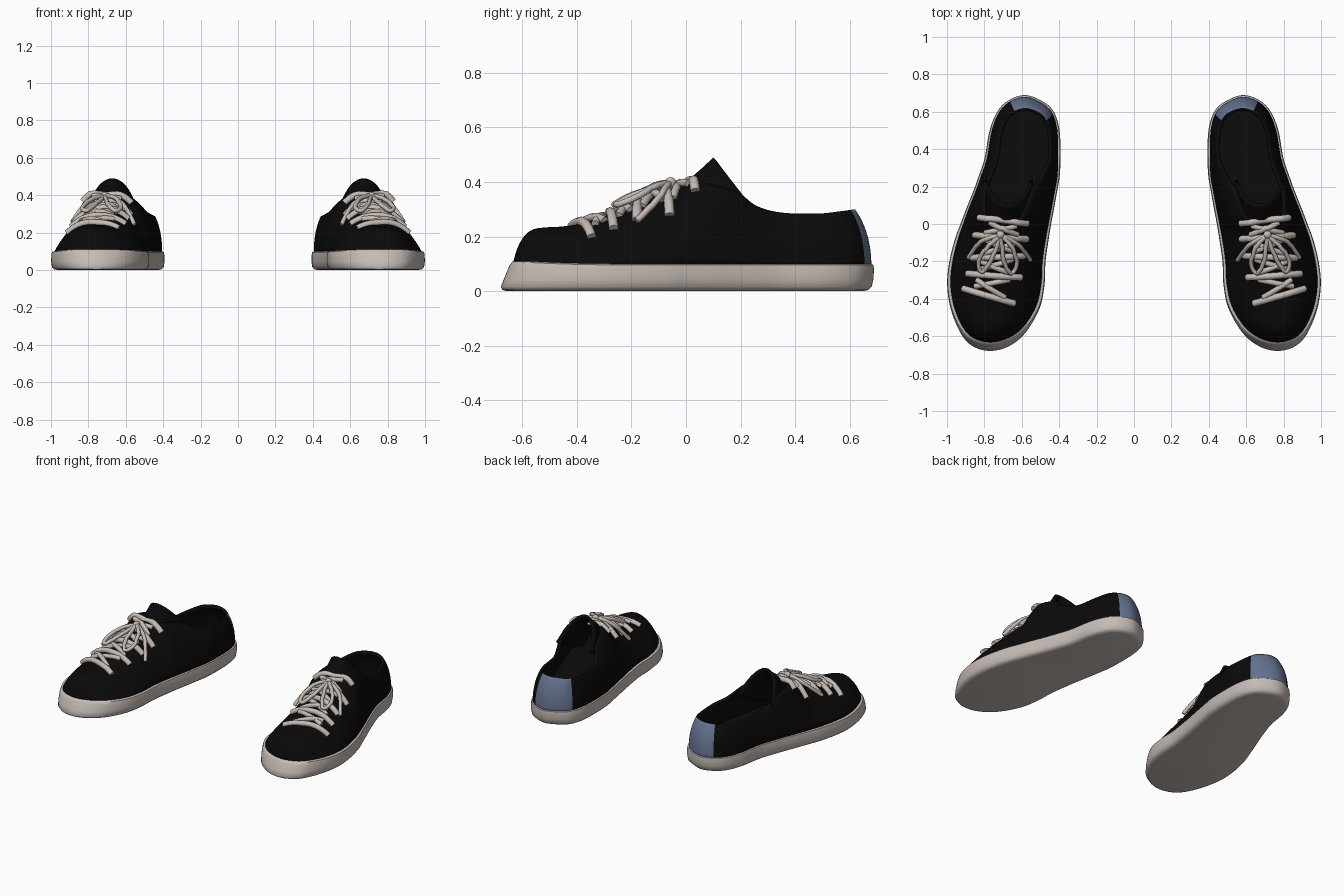
import bpy, bmesh, math
from mathutils import Vector
from mathutils.bvhtree import BVHTree

if "Cube" in bpy.data.objects:
    bpy.data.objects.remove(bpy.data.objects["Cube"])


def material(name, rgb):
    m = bpy.data.materials.new(name)
    m.diffuse_color = (*rgb, 1)
    m.use_nodes = True
    m.node_tree.nodes["Principled BSDF"].inputs["Base Color"].default_value = m.diffuse_color
    return m


BLACK = material("black canvas", (0.003, 0.003, 0.003))
LINING = material("dark lining", (0.0035, 0.0035, 0.0035))
BLUE = material("slate blue", (0.13, 0.17, 0.28))
CREAM = material("warm off white", (0.56, 0.50, 0.46))


def spline(p0, p1, p2, p3, t):
    return [0.5 * (2*b + (c-a)*t + (2*a-5*b+4*c-d)*t*t + (3*b-a-3*c+d)*t**3)
            for a, b, c, d in zip(p0, p1, p2, p3)]


def finish(name, bm, mats, thickness=0.0, angle=40):
    """Make the object, shade it and mirror it to the second shoe."""
    me = bpy.data.meshes.new(name)
    bm.to_mesh(me)
    bm.free()
    ob = bpy.data.objects.new(name, me)
    bpy.context.collection.objects.link(ob)
    for m in mats:
        me.materials.append(m)
    bpy.ops.object.select_all(action='DESELECT')
    ob.select_set(True)
    bpy.context.view_layer.objects.active = ob
    bpy.ops.object.shade_smooth_by_angle(angle=math.radians(angle))
    if thickness:
        s = ob.modifiers.new("thickness", 'SOLIDIFY')
        s.thickness = thickness
        s.offset = -1
        if len(mats) > 2:
            s.material_offset = s.material_offset_rim = 2
    ob.modifiers.new("other shoe", 'MIRROR')
    return ob


# Stations heel to toe: base y, inner x, outer x, top y, inner x, outer x, top z
ROWS = [
    (.680, .585, .585, .620, .580, .580, .300),
    (.655, .508, .662, .605, .523, .640, .298),
    (.602, .442, .718, .568, .475, .685, .293),
    (.500, .410, .760, .480, .447, .720, .284),
    (.350, .405, .787, .350, .445, .738, .288),
    (.250, .410, .820, .260, .487, .770, .312),
    (.180, .422, .845, .190, .535, .795, .362),
    (.080, .440, .885, .100, .570, .805, .390),
    (.000, .455, .915, .030, .605, .785, .402),
    (-.08, .468, .945, -.03, .700, .700, .382),
    (-.20, .485, .975, -.15, .715, .715, .335),
    (-.32, .490, .987, -.27, .735, .735, .285),
    (-.44, .515, .970, -.37, .750, .750, .250),
    (-.55, .582, .925, -.44, .755, .755, .237),
    (-.612, .665, .865, -.49, .760, .760, .233),
    (-.637, .768, .768, -.52, .765, .765, .230),
]
# Side bulge per station: how far in, how far up
PULL = [0, 0, 0, 0, 0, .05, .15, .25, .35, .42, .42, .40, .35, .28, .25, .25]
RISE = [.6, .6, .6, .6, .6, .65, .7, .75, .8, .92, .95, .98, 1.0, 1.05, 1.1, 1.1]
SUB = 5
BASE_Z = 0.09


def swap(r):
    return (r[0], r[2], r[1], r[3], r[5], r[4], *r[6:])


full = [r + (k, m) for r, k, m in zip(ROWS, PULL, RISE)]
ext = [swap(full[1])] + full + [swap(full[-2])]
stations = []
for i in range(1, len(full)):
    for s in range(SUB):
        v = spline(*ext[i-1:i+3], s / SUB)
        if ext[i][4] == ext[i][5] and ext[i+1][4] == ext[i+1][5]:
            v[4] = v[5] = (v[4] + v[5]) / 2
        stations.append(v)
stations.append(list(full[-1]))
last = len(stations) - 1

# Closed loop of columns: heel, outer side, toe, inner side
columns = [(v, 2, i) for i, v in enumerate(stations)]
columns += [(stations[i], 1, -i) for i in range(last - 1, 0, -1)]
outline = [Vector((v[side], v[0], 0)) for v, side, _ in columns]
N = len(outline)


def offset_ring(dist, z):
    ring = []
    for i, p in enumerate(outline):
        t = (outline[(i+1) % N] - outline[i-1]).normalized()
        q = p + Vector((-t.y, t.x, 0)) * dist
        front = min(1, max(0, (-p.y - .25) / .38)) ** 2
        back = min(1, max(0, (p.y - .45) / .2))
        low = max(0, 1 - z / .1)
        q.y -= (.052 * low - .010) * front + .008 * back * low
        q.z = z + (.012 * front if z > .06 else 0)
        ring.append(q)
    return ring


def skin(bm, rings, closed_ends=False):
    grid = [[bm.verts.new(p) for p in r] for r in rings]
    n = len(grid[0])
    for a, b in zip(grid, grid[1:]):
        for i in range(n):
            j = (i + 1) % n
            f = bm.faces.new((a[i], b[i], b[j], a[j]))
            # heel patch columns
            if not closed_ends and -11 <= columns[i][2] < SUB:
                f.material_index = 1
    if closed_ends:
        bm.faces.new(grid[0])
        bm.faces.new(grid[-1][::-1])
        bmesh.ops.recalc_face_normals(bm, faces=bm.faces)


# Upper: curved side profile from the sole to the collar or the vamp ridge
STEPS = 12
rings = []
for j in range(STEPS + 1):
    t = j / STEPS
    ring = []
    for v, side, _ in columns:
        b = Vector((v[side], v[0], BASE_Z))
        top = Vector((v[side+3], v[3], v[6]))
        c = b.lerp(top, v[7])
        c.z = BASE_Z + v[8] * (v[6] - BASE_Z)
        ring.append(b * (1-t)**2 + c * (2*t*(1-t)) + top * t*t)
    rings.append(ring)
bm = bmesh.new()
skin(bm, rings)
bmesh.ops.remove_doubles(bm, verts=bm.verts, dist=0.0004)
tree = BVHTree.FromBMesh(bm)
finish("upper", bm, [BLACK, BLUE, LINING, LINING], 0.018, 50)

# Rubber sole
bm = bmesh.new()
skin(bm, [offset_ring(d, z) for d, z in
          ((-.022, 0), (-.004, .004), (.008, .016), (.012, .045), (.011, .08), (.008, .096), (-.004, .1))],
     True)
finish("sole", bm, [CREAM], angle=50)

# Insole
bm = bmesh.new()
skin(bm, [offset_ring(-.016, .098), offset_ring(-.016, .112)], True)
finish("insole", bm, [LINING])

# Tongue: arched flap rising behind the laces, its sides tucked into the collar
bm = bmesh.new()
U, V = 20, 8
grid = []
for j in range(V + 1):
    v = j / V
    row = []
    for i in range(U + 1):
        u = 1.25 * (2 * i / U - 1)
        x = .672 + .012 * (1 - v) + .125 * u * (1 - .1 * u * u)
        y = -.08 + v * (.18 + .085 * u * u)
        z = .355 + .135 * v ** 1.3 - .108 * u * u
        row.append(bm.verts.new((x, y, z)))
    grid.append(row)
for a, b in zip(grid, grid[1:]):
    for i in range(U):
        bm.faces.new((a[i], a[i+1], b[i+1], b[i]))
finish("tongue", bm, [BLACK], 0.016)


# Laces: tubes draped over the upper; points are x, y, height above it
def drape(x, y, h):
    hit, n, _, _ = tree.ray_cast(Vector((x, y, 2)), Vector((0, 0, -1)))
    if hit is None:
        hit, n, _, _ = tree.find_nearest(Vector((x, y, .4)))
        hit = Vector((x, y, hit.z))
        n = Vector((0, 0, 1))
    return hit + n * h


def lace(name, paths, radius, steps):
    cu = bpy.data.curves.new(name, 'CURVE')
    cu.dimensions = '3D'
    cu.bevel_depth = radius
    cu.bevel_resolution = 2
    cu.use_fill_caps = True
    for pts in paths:
        p = [pts[0]] + list(pts) + [pts[-1]]
        path = [drape(*spline(*p[i-1:i+3], s / steps))
                for i in range(1, len(pts)) for s in range(steps)]
        path.append(drape(*pts[-1]))
        sp = cu.splines.new('POLY')
        sp.points.add(len(path) - 1)
        for q, co in zip(sp.points, path):
            q.co = (*co, 1)
    tmp = bpy.data.objects.new(name + " path", cu)
    me = bpy.data.meshes.new_from_object(tmp)
    bm = bmesh.new()
    bm.from_mesh(me)
    bpy.data.objects.remove(tmp)
    bpy.data.meshes.remove(me)
    return finish(name, bm, [CREAM], angle=60)


OUTER = [(.91, -.345), (.89, -.265), (.865, -.18), (.85, -.06), (.825, .035)]
INNER = [(.64, -.425), (.605, -.285), (.59, -.17), (.575, -.08), (.572, .005)]


def strand(a, b, lift, trim=0.0):
    a, b = Vector(a), Vector(b)
    a, b = a.lerp(b, trim), b.lerp(a, trim)
    return [(*a, .004), (*((a + b) / 2), lift), (*b, .004)]


# Cross bars with shorter diagonals between them
bars = [strand(a, b, .008) for a, b in zip(OUTER, INNER)]
lace("lace_bars", bars, .018, 8)
paths = []
for i in range(4):
    paths.append(strand(OUTER[i], INNER[i+1], .005, .2))
    paths.append(strand(INNER[i], OUTER[i+1], .012, .2))
lace("lace_diagonals", paths, .015, 8)

# Bow: two loops, two loose ends and a knot
K = (.71, -.05, .024)
lace("lace_bow", [
    [K, (.665, -.11, .045), (.645, -.20, .045), (.668, -.25, .035), (.70, -.18, .035), K],
    [K, (.765, -.11, .045), (.812, -.19, .045), (.80, -.245, .035), (.752, -.17, .035), K],
    [K, (.635, -.10, .03), (.565, -.19, .015)],
    [K, (.80, -.09, .03), (.875, -.18, .015)],
], .012, 6)
bm = bmesh.new()
bmesh.ops.create_uvsphere(bm, u_segments=12, v_segments=8, radius=.022)
bmesh.ops.translate(bm, verts=bm.verts, vec=drape(*K))
finish("lace_knot", bm, [CREAM])
